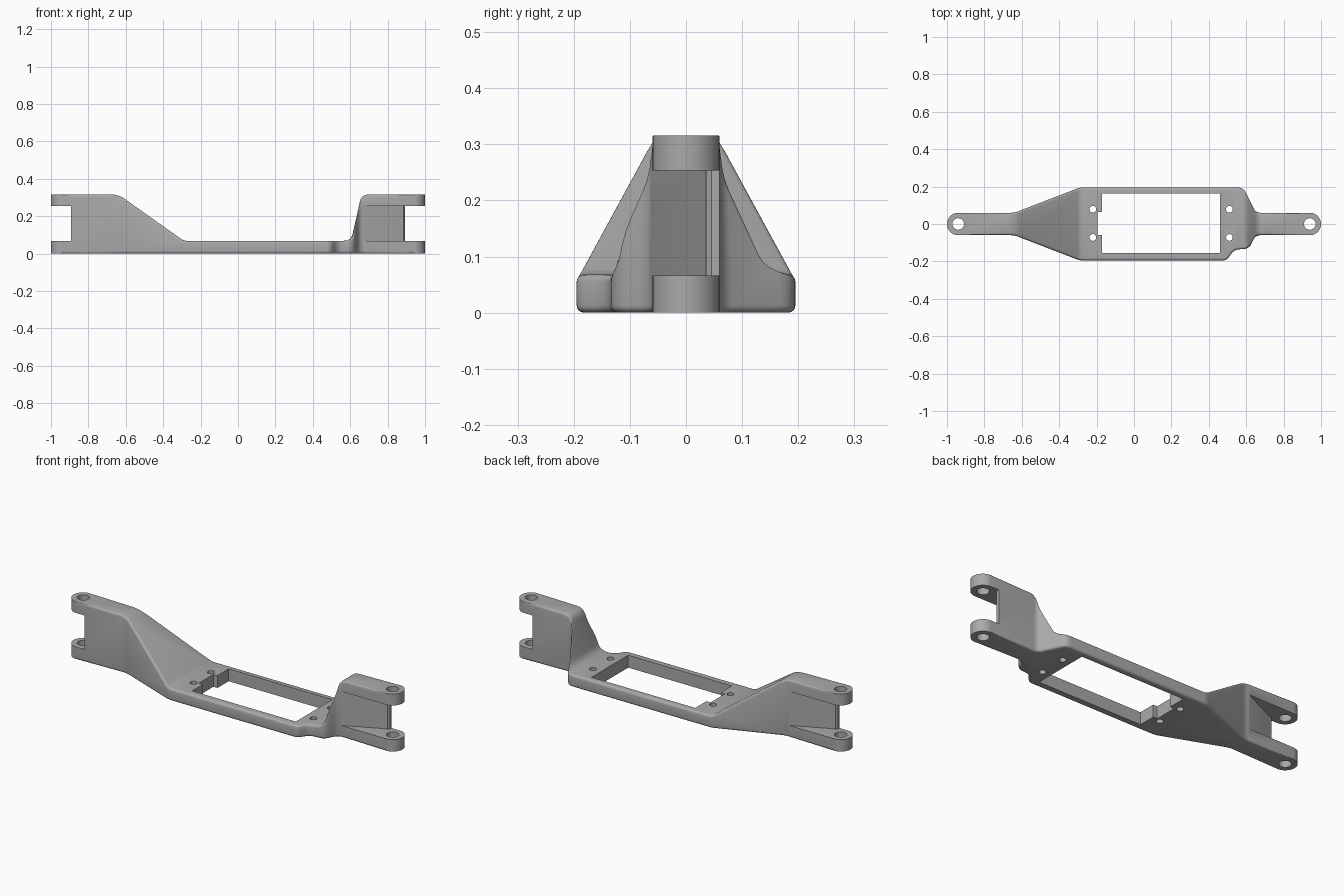
import bpy, bmesh, math
from mathutils import Vector

if "Cube" in bpy.data.objects:
    bpy.data.objects.remove(bpy.data.objects["Cube"])

grey = bpy.data.materials.new("mid grey")
grey.use_nodes = True
colour = (0.4, 0.4, 0.4, 1)
grey.diffuse_color = colour
grey.node_tree.nodes["Principled BSDF"].inputs["Base Color"].default_value = colour

ARM = 0.06      # half width of the end arms
HALF = 0.195    # half width of the tray
TOP = 0.316
PLATE = 0.068   # thickness of tray and fork prongs


def prism(name, outline, start, depth):
    """Extrude a closed outline of 3D points along depth."""
    bm = bmesh.new()
    face = bm.faces.new([bm.verts.new(Vector(p) + Vector(start)) for p in outline])
    new = bmesh.ops.extrude_face_region(bm, geom=[face])["geom"]
    bmesh.ops.translate(bm, vec=depth, verts=[v for v in new if isinstance(v, bmesh.types.BMVert)])
    bmesh.ops.recalc_face_normals(bm, faces=bm.faces)
    mesh = bpy.data.meshes.new(name)
    bm.to_mesh(mesh)
    bm.free()
    obj = bpy.data.objects.new(name, mesh)
    bpy.context.collection.objects.link(obj)
    mesh.materials.append(grey)
    return obj


def upright(name, outline):
    return prism(name, [(x, y, 0) for x, y in outline], (0, 0, -0.1), (0, 0, 0.6))


def circle(cx, cy, r, n=24):
    return [(cx + r * math.cos(2 * math.pi * i / n), cy + r * math.sin(2 * math.pi * i / n)) for i in range(n)]


def rounded(points):
    """Replace each (x, y, r) corner by a curve that starts r away from it."""
    out = []
    for i, (x, y, r) in enumerate(points):
        p = Vector((x, y))
        if r == 0:
            out.append(p)
            continue
        a = p + (Vector(points[i - 1][:2]) - p).normalized() * r
        b = p + (Vector(points[(i + 1) % len(points)][:2]) - p).normalized() * r
        for k in range(7):
            t = k / 6
            out.append(a * (1 - t) ** 2 + p * 2 * t * (1 - t) + b * t * t)
    return out


def combine(obj, tool, operation):
    mod = obj.modifiers.new("cut", 'BOOLEAN')
    mod.operation, mod.solver, mod.object = operation, 'EXACT', tool
    bpy.context.view_layer.objects.active = obj
    bpy.ops.object.modifier_apply(modifier=mod.name)
    bpy.data.objects.remove(tool)


def arm_end(side):
    """Half circle around the fork pin."""
    return [(side * (0.94 + ARM * math.cos(a)), side * ARM * math.sin(a), 0)
            for a in [math.pi * (i / 16 - 0.5) for i in range(17)]]


# Plan outline, counter-clockwise from the +x fork
plan = arm_end(1) + [
    (0.65, ARM, 0.025), (0.585, HALF, 0.03), (-0.29, HALF, 0.02), (-0.64, ARM, 0.02),
] + arm_end(-1) + [
    (-0.64, -ARM, 0.02), (-0.29, -HALF, 0.02), (0.495, -HALF, 0.02),
    (0.535, -0.137, 0.03), (0.615, -0.132, 0.03), (0.65, -ARM, 0.025),
]
body = upright("link_body", rounded(plan))

# Side profile: high arms, sunken tray
side = [(-1.1, 0, 0), (1.1, 0, 0), (1.1, TOP, 0), (0.66, TOP, 0.04), (0.605, PLATE, 0.04),
        (-0.29, PLATE, 0.02), (-0.64, TOP, 0.04), (-1.1, TOP, 0)]
combine(body, prism("profile", [(x, 0, z) for x, z in rounded(side)], (0, -0.5, 0), (0, 1, 0)), 'INTERSECT')

# Round the long edges between the side walls and the top or bottom
bm = bmesh.new()
bm.from_mesh(body.data)
bmesh.ops.remove_doubles(bm, verts=bm.verts, dist=0.0005)
bmesh.ops.dissolve_limit(bm, angle_limit=0.01, verts=bm.verts, edges=bm.edges)
rim = [e for e in bm.edges if len(e.link_faces) == 2
       and (abs(e.link_faces[0].normal.z) > 0.1) != (abs(e.link_faces[1].normal.z) > 0.1)
       and max(abs(v.co.x) for v in e.verts) < 0.95]
bmesh.ops.bevel(bm, geom=rim, offset=0.013, segments=4, profile=0.5, affect='EDGES', clamp_overlap=False)
bm.to_mesh(body.data)
bm.free()

# Tray window with its cable notch
combine(body, upright("window", [(-0.17, -0.155), (0.46, -0.155), (0.46, 0.162), (-0.17, 0.162),
                                 (-0.17, 0.065), (-0.195, 0.065), (-0.195, -0.06), (-0.17, -0.06)]), 'DIFFERENCE')

# Fork gaps, each leaving a slanted web
gap = [(0.66, -0.064), (0.865, 0.032), (0.885, 0.036), (0.892, 0.045), (0.892, 0.2),
       (1.1, 0.2), (1.1, -0.2), (0.66, -0.2)]
for s in (1, -1):
    outline = [(s * x, s * y, 0) for x, y in gap]
    combine(body, prism("fork_gap", outline, (0, 0, PLATE - 0.002), (0, 0, 0.187)), 'DIFFERENCE')
    combine(body, upright("pin_hole", circle(s * 0.94, 0, 0.031, 32)), 'DIFFERENCE')

# Screw holes
for x in (-0.22, 0.51):
    for y in (-0.072, 0.079):
        combine(body, upright("screw_hole", circle(x, y, 0.018)), 'DIFFERENCE')

bpy.ops.object.select_all(action='DESELECT')
body.select_set(True)
bpy.context.view_layer.objects.active = body
bpy.ops.object.shade_smooth_by_angle(angle=math.radians(35))
